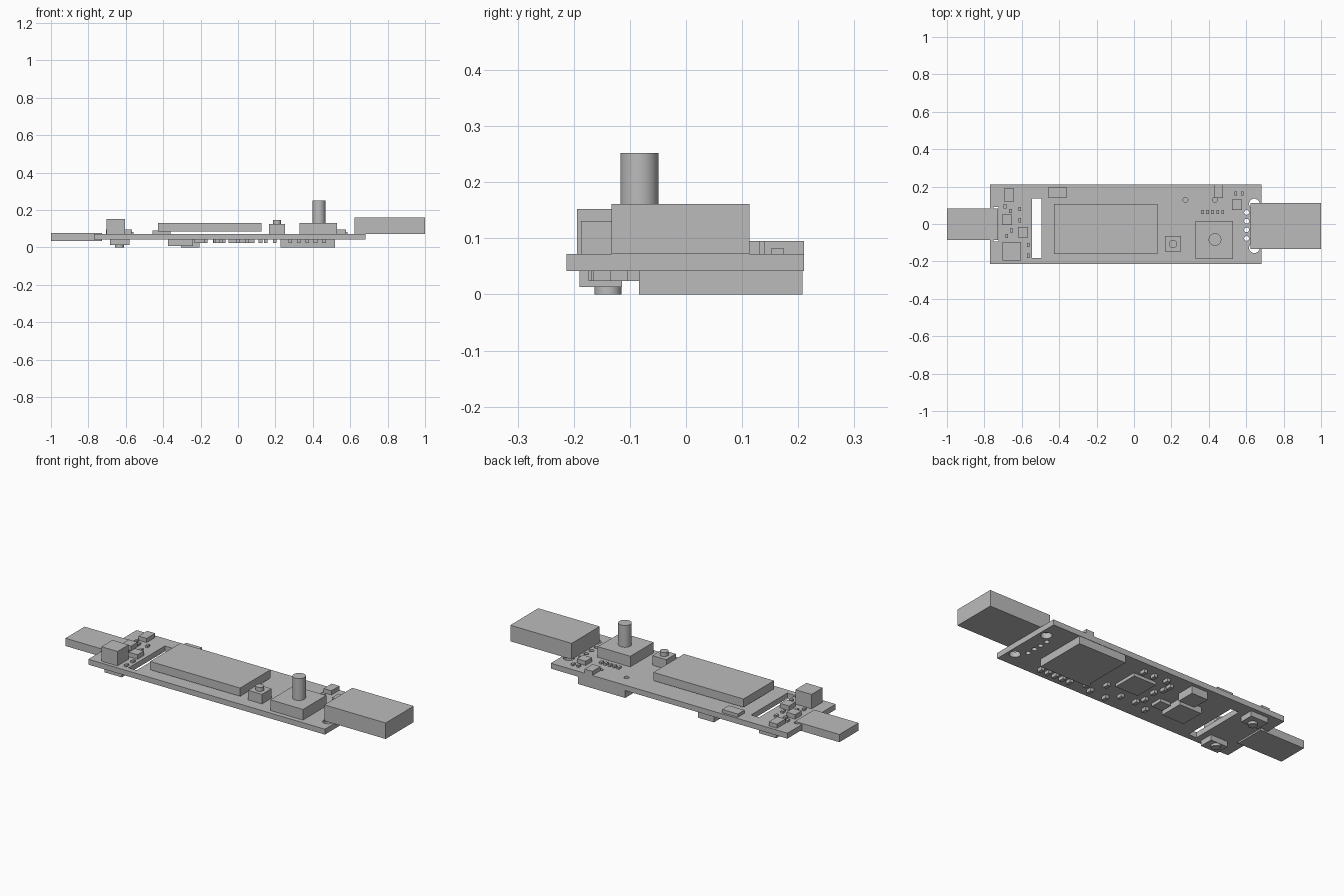
import bpy, bmesh, math
from mathutils import Matrix

cube = bpy.data.objects.get("Cube")
if cube:
    bpy.data.objects.remove(cube, do_unlink=True)

grey = bpy.data.materials.new("plain_grey")
grey.use_nodes = True
grey.diffuse_color = (0.5, 0.5, 0.5, 1)
grey.node_tree.nodes["Principled BSDF"].inputs["Base Color"].default_value = (0.5, 0.5, 0.5, 1)

BOTTOM, TOP = 0.042, 0.072   # faces of the circuit board


def finish(name, bm):
    mesh = bpy.data.meshes.new(name)
    bm.to_mesh(mesh)
    bm.free()
    mesh.materials.append(grey)
    obj = bpy.data.objects.new(name, mesh)
    bpy.context.collection.objects.link(obj)
    return obj


def box(name, x0, x1, y0, y1, z0, z1):
    bm = bmesh.new()
    bmesh.ops.create_cube(bm, size=1)
    bmesh.ops.scale(bm, verts=bm.verts, vec=(x1 - x0, y1 - y0, z1 - z0))
    bmesh.ops.translate(bm, verts=bm.verts, vec=((x0 + x1) / 2, (y0 + y1) / 2, (z0 + z1) / 2))
    return finish(name, bm)


def chip(name, x, y, sx, sy, z0, z1):
    return box(name, x - sx / 2, x + sx / 2, y - sy / 2, y + sy / 2, z0, z1)


def cylinder(name, x, y, r, z0, z1):
    bm = bmesh.new()
    bmesh.ops.create_cone(bm, cap_ends=True, segments=32, radius1=r, radius2=r, depth=z1 - z0,
                          matrix=Matrix.Translation((x, y, (z0 + z1) / 2)))
    obj = finish(name, bm)
    bpy.ops.object.select_all(action='DESELECT')
    obj.select_set(True)
    bpy.context.view_layer.objects.active = obj
    bpy.ops.object.shade_smooth_by_angle()
    return obj


def circle(x, y, r, n=20):
    return [(x + r * math.cos(i * math.tau / n), y + r * math.sin(i * math.tau / n)) for i in range(n)]


# Board: outline with a connector notch, a long slot and round holes
notch = [(-0.77, 0.083), (-0.75, 0.083), (-0.75, 0.092), (-0.725, 0.092),
         (-0.725, -0.094), (-0.75, -0.094), (-0.75, -0.085), (-0.77, -0.085)]
outline = [(-0.77, -0.213), (0.683, -0.213), (0.683, 0.21), (-0.77, 0.21)] + notch
loops = [outline, [(-0.545, -0.181), (-0.495, -0.181), (-0.495, 0.137), (-0.545, 0.137)]]
loops += [circle(0.602, y, 0.013) for y in (0.062, 0.015, -0.031, -0.077)]
loops += [circle(0.643, y, 0.028) for y in (0.108, -0.128)]
loops += [circle(x, 0.129, 0.013) for x in (0.275, 0.433)]
curve = bpy.data.curves.new("board_shape", 'CURVE')
curve.dimensions = '2D'
curve.fill_mode = 'BOTH'
curve.extrude = (TOP - BOTTOM) / 2
for loop in loops:
    spline = curve.splines.new('POLY')
    spline.points.add(len(loop) - 1)
    for point, (x, y) in zip(spline.points, loop):
        point.co = (x, y, 0, 1)
    spline.use_cyclic_u = True
shape = bpy.data.objects.new("board_shape", curve)
bpy.context.collection.objects.link(shape)
bpy.context.view_layer.update()
bm = bmesh.new()
bm.from_mesh(shape.evaluated_get(bpy.context.evaluated_depsgraph_get()).to_mesh())
bpy.data.objects.remove(shape, do_unlink=True)
bmesh.ops.remove_doubles(bm, verts=bm.verts, dist=0.0001)
bmesh.ops.translate(bm, verts=bm.verts, vec=(0, 0, (TOP + BOTTOM) / 2))
bmesh.ops.recalc_face_normals(bm, faces=bm.faces)
for f in bm.faces:
    f.smooth = False
    f.material_index = 0
finish("circuit_board", bm)

# End connectors and display
box("large_plug", 0.623, 1.0, -0.133, 0.113, TOP, 0.161)
box("small_connector", -1.0, -0.727, -0.085, 0.083, 0.035, 0.078)
box("display", -0.428, 0.125, -0.16, 0.107, 0.085, 0.131)

# Controls on top
box("knob_base", 0.33, 0.53, -0.187, 0.017, TOP, 0.131)
cylinder("knob_shaft", 0.433, -0.083, 0.034, 0.131, 0.252)
box("push_button_base", 0.166, 0.251, -0.148, -0.064, TOP, 0.125)
cylinder("push_button_cap", 0.209, -0.107, 0.022, 0.125, 0.147)
box("tall_block", -0.703, -0.604, -0.194, -0.097, TOP, 0.152)

# Medium parts on top
for i, part in enumerate([
        (-0.668, 0.155, 0.05, 0.075, 0.095), (-0.409, 0.169, 0.096, 0.058, 0.09),
        (-0.679, 0.023, 0.054, 0.056, 0.097), (-0.594, -0.044, 0.054, 0.056, 0.097),
        (0.452, 0.175, 0.048, 0.07, 0.095), (0.551, 0.104, 0.054, 0.056, 0.095)]):
    x, y, sx, sy, z = part
    chip(f"top_part_{i}", x, y, sx, sy, TOP, z)

# Tiny parts on top
tiny = [(-0.69, 0.095), (-0.61, 0.08), (-0.66, 0.07), (-0.61, 0.02), (-0.655, -0.035),
        (-0.68, -0.065), (-0.566, -0.113), (-0.566, -0.17), (0.545, 0.163), (0.578, 0.163)]
tiny += [(0.366 + 0.027 * i, 0.064) for i in range(5)]
for i, (x, y) in enumerate(tiny):
    chip(f"top_tiny_{i}", x, y, 0.014, 0.022, TOP, 0.083)

# Chips underneath
box("large_lower_chip", 0.228, 0.518, -0.084, 0.208, 0, BOTTOM)
box("middle_lower_chip", -0.05, 0.088, -0.033, 0.105, 0.025, BOTTOM)
box("square_lower_chip", -0.375, -0.24, -0.075, 0.058, 0.008, BOTTOM)
box("side_lower_chip", -0.305, -0.206, 0.09, 0.19, 0, BOTTOM)
chip("small_lower_chip", -0.2, -0.034, 0.065, 0.065, 0.025, BOTTOM)

# Tiny parts underneath
lower = [(-0.124, 0.121), (-0.076, 0.156), (0.064, 0.151), (0.12, -0.06), (-0.09, -0.094),
         (-0.11, -0.05), (-0.173, -0.123), (0.049, -0.158), (0.148, -0.153), (0.0, -0.1),
         (0.197, -0.12), (-0.1, 0.03), (-0.12, 0.08), (0.0, 0.15)]
lower += [(0.28 + 0.045 * i, -0.15) for i in range(5)]
for i, (x, y) in enumerate(lower):
    chip(f"lower_tiny_{i}", x, y, 0.02, 0.032, 0.024, BOTTOM)

# Pair of buttons underneath
for side, y in (("front", -0.152), ("back", 0.15)):
    chip(f"{side}_lower_button_base", -0.633, y, 0.105, 0.076, 0.013, BOTTOM)
    cylinder(f"{side}_lower_button_cap", -0.633, y + 0.013 * (1 if y < 0 else -1), 0.024, 0, 0.013)
